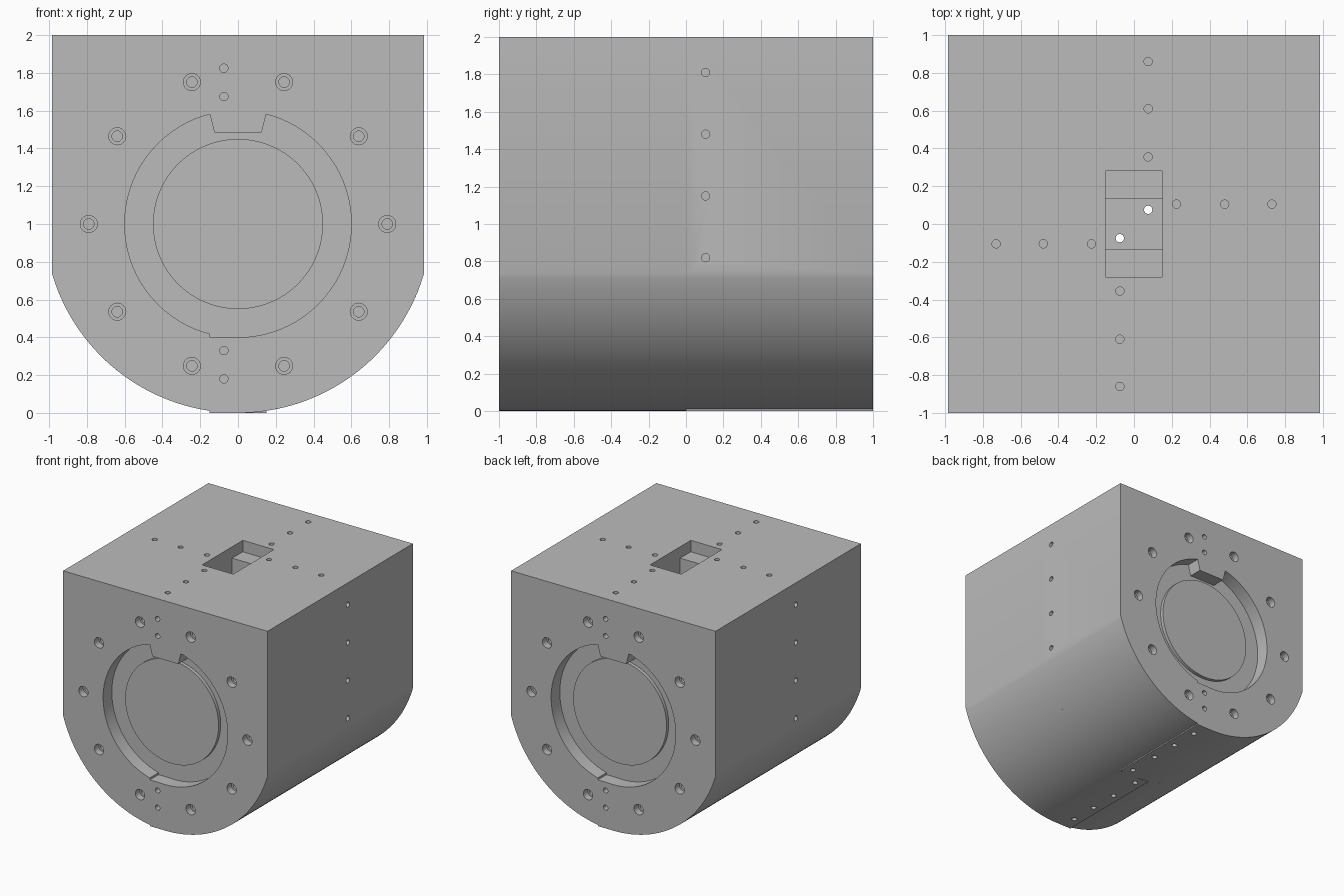
import bpy, bmesh, math
from mathutils import Matrix, Vector

cube = bpy.data.objects.get("Cube")
if cube:
    bpy.data.objects.remove(cube, do_unlink=True)

steel = bpy.data.materials.new("plain grey")
steel.use_nodes = True
grey = (0.5, 0.5, 0.5, 1)
steel.diffuse_color = grey
steel.node_tree.nodes["Principled BSDF"].inputs["Base Color"].default_value = grey


def add_object(name, bm):
    bmesh.ops.recalc_face_normals(bm, faces=bm.faces)
    mesh = bpy.data.meshes.new(name)
    bm.to_mesh(mesh)
    bm.free()
    mesh.materials.append(steel)
    ob = bpy.data.objects.new(name, mesh)
    bpy.context.collection.objects.link(ob)
    return ob


def prism(name, outline, y0, y1):
    """Extrude an x-z outline along y."""
    bm = bmesh.new()
    face = bm.faces.new([bm.verts.new((x, y0, z)) for x, z in outline])
    geom = bmesh.ops.extrude_face_region(bm, geom=[face])["geom"]
    verts = [v for v in geom if isinstance(v, bmesh.types.BMVert)]
    bmesh.ops.translate(bm, verts=verts, vec=(0, y1 - y0, 0))
    return add_object(name, bm)


def box(name, x0, x1, y0, y1, z0, z1):
    return prism(name, [(x0, z0), (x1, z0), (x1, z1), (x0, z1)], y0, y1)


def rod(name, start, end, radius, sides=24):
    """Cylinder between two points."""
    a, b = Vector(start), Vector(end)
    turn = (b - a).to_track_quat("Z", "Y").to_matrix().to_4x4()
    bm = bmesh.new()
    bmesh.ops.create_cone(bm, cap_ends=True, segments=sides, radius1=radius,
                          radius2=radius, depth=(b - a).length,
                          matrix=Matrix.Translation((a + b) / 2) @ turn)
    return add_object(name, bm)


def cut(target, cutter):
    mod = target.modifiers.new("cut", "BOOLEAN")
    mod.operation = "DIFFERENCE"
    mod.solver = "EXACT"
    mod.object = cutter
    bpy.context.view_layer.objects.active = target
    bpy.ops.object.modifier_apply(modifier=mod.name)
    bpy.data.objects.remove(cutter, do_unlink=True)


# Front half of the housing: flat top and sides, round belly, stepped key flat
W, R, KEY = 0.985, 1.026, 0.15
limit = math.asin(W / R)
key_angle = math.asin(KEY / R)


def belly(angle):
    return (R * math.sin(angle), R - R * math.cos(angle))


N = 36
outline = [(-W, 2)]
outline += [belly(-limit + (limit - key_angle) * i / N) for i in range(N + 1)]
outline += [(-KEY, 0)]
outline += [belly(limit * i / N) for i in range(N + 1)]
outline += [(W, 2)]
half = prism("housing_front", outline, -1, 0)

# Round recess with a hanging tooth at the top and a small step at the bottom
recess = rod("recess_cutter", (0, -1.1, 1), (0, -0.88, 1), 0.6, 96)
tooth = prism("tooth_cutter", [(-0.125, 1.485), (0.125, 1.485),
                               (0.18, 1.7), (-0.18, 1.7)], -1.3, -0.8)
cut(recess, tooth)
cut(half, recess)
cut(half, box("step_cutter", -KEY, 0, -1.1, -0.88, 0.402, 0.5))

# Top window with a ledge and a narrower shaft
cut(half, box("window_cutter", -KEY, KEY, -0.28, 0.1, 1.9, 2.1))
cut(half, box("shaft_cutter", -KEY, KEY, -0.135, 0.1, 0.45, 2.05))

# Ring of counterbored bolt holes
for i in range(10):
    a = i * math.tau / 10
    x, z = 0.79 * math.cos(a), 1 + 0.79 * math.sin(a)
    cut(half, rod("bore", (x, -1.1, z), (x, -0.94, z), 0.045))
    cut(half, rod("bore", (x, -0.97, z), (x, -0.82, z), 0.028))

# Small pin holes: front face, side, top column, top row and underside
PIN = 0.022
for z in (0.18, 0.33, 1.675, 1.825):
    cut(half, rod("pin", (-0.075, -1.1, z), (-0.075, -0.89, z), PIN))
for z in (0.82, 1.15, 1.48, 1.81):
    cut(half, rod("pin", (-1.1, -0.105, z), (-0.87, -0.105, z), PIN))
for y in (-0.86, -0.61, -0.355):
    cut(half, rod("pin", (-0.075, y, 2.1), (-0.075, y, 1.88), PIN))
    cut(half, rod("pin", (-0.075, y, -0.1), (-0.075, y, 0.12), PIN))
for x in (-0.73, -0.48, -0.225):
    cut(half, rod("pin", (x, -0.105, 2.1), (x, -0.105, 1.88), PIN))
cut(half, rod("pin", (-0.075, -0.075, -0.1), (-0.075, -0.075, 0.6), PIN))

# Slightly raised disc on the recess floor
disc = rod("inner_disc_front", (0, -0.91, 1), (0, -0.8, 1), 0.45, 96)

# Back half is the front half turned half a circle
for ob in (half, disc):
    other = ob.copy()
    other.data = ob.data.copy()
    other.name = ob.name.replace("front", "back")
    bpy.context.collection.objects.link(other)
    other.data.transform(Matrix.Rotation(math.pi, 4, "Z"))
    for part in (ob, other):
        bpy.ops.object.select_all(action="DESELECT")
        part.select_set(True)
        bpy.context.view_layer.objects.active = part
        bpy.ops.object.shade_smooth_by_angle(angle=math.radians(30))
